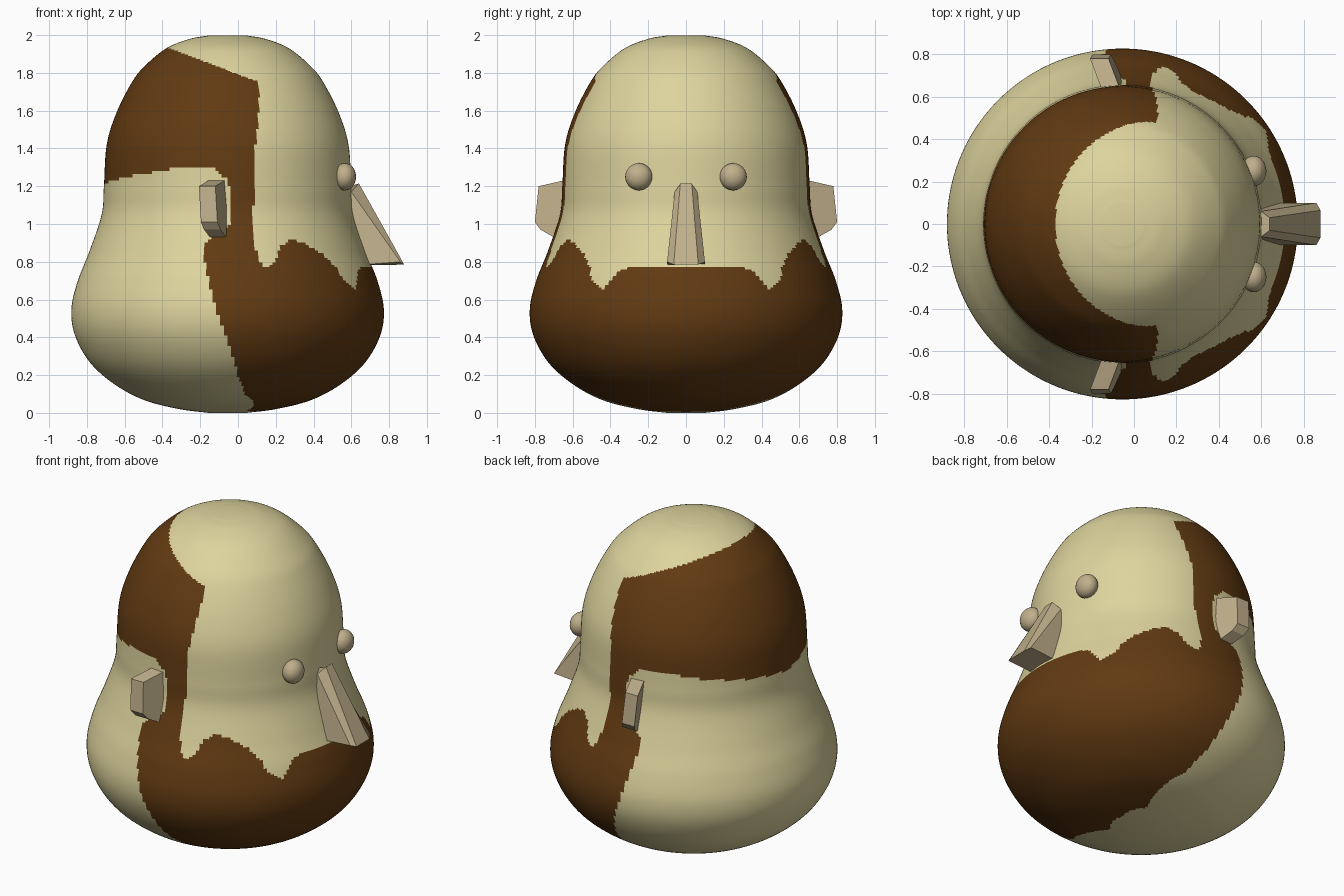
import bpy, bmesh, math
from mathutils import Vector

if "Cube" in bpy.data.objects:
    bpy.data.objects.remove(bpy.data.objects["Cube"])


def material(name, rgb):
    m = bpy.data.materials.new(name)
    m.diffuse_color = (*rgb, 1)
    m.use_nodes = True
    m.node_tree.nodes["Principled BSDF"].inputs["Base Color"].default_value = m.diffuse_color
    return m


cream = material("cream_skin", (0.73, 0.66, 0.34))
brown = material("brown_hair", (0.122, 0.043, 0.006))
tan = material("tan_skin", (0.53, 0.43, 0.26))


def finish(name, bm, mats, smooth=False):
    bmesh.ops.recalc_face_normals(bm, faces=bm.faces)
    for f in bm.faces:
        f.smooth = smooth
    me = bpy.data.meshes.new(name)
    bm.to_mesh(me)
    bm.free()
    for m in mats:
        me.materials.append(m)
    ob = bpy.data.objects.new(name, me)
    bpy.context.collection.objects.link(ob)
    return ob


def loft(bm, rings):
    """Bridge closed rings of points and cap both ends."""
    loops = [[bm.verts.new(p) for p in ring] for ring in rings]
    n = len(loops[0])
    for a, b in zip(loops, loops[1:]):
        for i in range(n):
            j = (i + 1) % n
            bm.faces.new((a[i], a[j], b[j], b[i]))
    bm.faces.new(loops[0])
    bm.faces.new(loops[-1])


# Head: a smooth pear-shaped lathe (radius, height)
AXIS_X = -0.055
PROFILE = [(0.1, 0), (0.255, 0.02), (0.44, 0.067), (0.597, 0.15), (0.727, 0.265),
           (0.808, 0.41), (0.827, 0.55), (0.793, 0.70), (0.73, 0.86), (0.667, 1.05),
           (0.655, 1.20), (0.64, 1.42), (0.588, 1.59), (0.507, 1.75), (0.44, 1.835),
           (0.325, 1.93), (0.2, 1.98), (0.1, 1.998)]


def spline(points, steps):
    pts = [Vector(p) for p in points]
    pts = [2 * pts[0] - pts[1]] + pts + [2 * pts[-1] - pts[-2]]
    out = []
    for a, b, c, d in zip(pts, pts[1:], pts[2:], pts[3:]):
        for k in range(steps):
            t = k / steps
            out.append(0.5 * (2 * b + (c - a) * t + (2 * a - 5 * b + 4 * c - d) * t ** 2
                              + (3 * b - a - 3 * c + d) * t ** 3))
    return out + [pts[-2]]


# Hair and beard outline: (degrees away from the face direction, height)
HAIR = [(-1, 0.775), (20, 0.775), (27, 0.76), (30, 0.70), (33, 0.655), (39.5, 0.71),
        (41, 0.76), (47, 0.84), (56, 0.90), (61.6, 0.92), (67, 0.88), (69, 0.84),
        (71, 0.79), (74.5, 0.77), (76.6, 0.79), (78.3, 0.88), (78.4, 1.0), (77, 1.4),
        (71, 1.75), (71, 2.1), (181, 2.1), (181, 1.2), (133, 1.265), (112, 1.30),
        (103, 1.305), (95.7, 1.29), (90.5, 1.24), (88.7, 1.17), (88.3, 1.05),
        (89.6, 0.98), (93.8, 0.95), (98.4, 0.91), (99.8, 0.89), (99.7, 0.82),
        (96.9, 0.68), (93.1, 0.5), (85.4, 0.2), (80, 0.1), (60, 0.01), (-1, 0.005)]


def is_hair(c):
    if c.z > 1.93 - 0.383 * (c.x + 0.36):      # bald crown
        return False
    a = math.degrees(math.atan2(abs(c.y), c.x - AXIS_X))
    inside = False
    for (a0, z0), (a1, z1) in zip(HAIR, HAIR[1:] + HAIR[:1]):
        if (z0 > c.z) != (z1 > c.z) and a < a0 + (c.z - z0) * (a1 - a0) / (z1 - z0):
            inside = not inside
    return inside


bm = bmesh.new()
SIDES = 256
loft(bm, [[(AXIS_X + r * math.cos(2 * math.pi * i / SIDES),
            r * math.sin(2 * math.pi * i / SIDES), z) for i in range(SIDES)]
          for r, z in spline(PROFILE, 13)])
for f in bm.faces:
    f.material_index = int(len(f.verts) == 4 and is_hair(f.calc_center_median()))
finish("head", bm, [cream, brown], smooth=True)

# Nose: tapered wedge with chamfered front edges
bm = bmesh.new()


def nose_ring(half):
    return [(x, y, z) for x, y, z in half] + [(x, -y, z) for x, y, z in reversed(half)]


loft(bm, [nose_ring([(0.50, 0.06, 1.17), (0.60, 0.06, 1.17), (0.64, 0.03, 1.215)]),
          nose_ring([(0.60, 0.10, 0.78), (0.86, 0.10, 0.80), (0.88, 0.065, 0.785)])])
finish("nose", bm, [tan])

# Ears: slanted slabs, and eyes: small flattened balls, on both sides
EAR = [(0.58, 1.235), (0.65, 1.23), (0.78, 1.20), (0.80, 1.01), (0.77, 0.97),
       (0.70, 0.93), (0.58, 0.93)]
for side, label in ((-1, "right"), (1, "left")):
    bm = bmesh.new()
    loft(bm, [[(x - 0.4 * (y - 0.65) + 0.1 * (1.2 - z), side * y, z) for y, z in EAR]
              for x in (-0.155, -0.068)])
    finish(label + "_ear", bm, [tan])

    bm = bmesh.new()
    bmesh.ops.create_uvsphere(bm, u_segments=24, v_segments=16, radius=0.072)
    eye = finish(label + "_eye", bm, [tan], smooth=True)
    eye.location = (0.565, side * 0.25, 1.25)
    eye.scale = (0.83, 1, 1)
